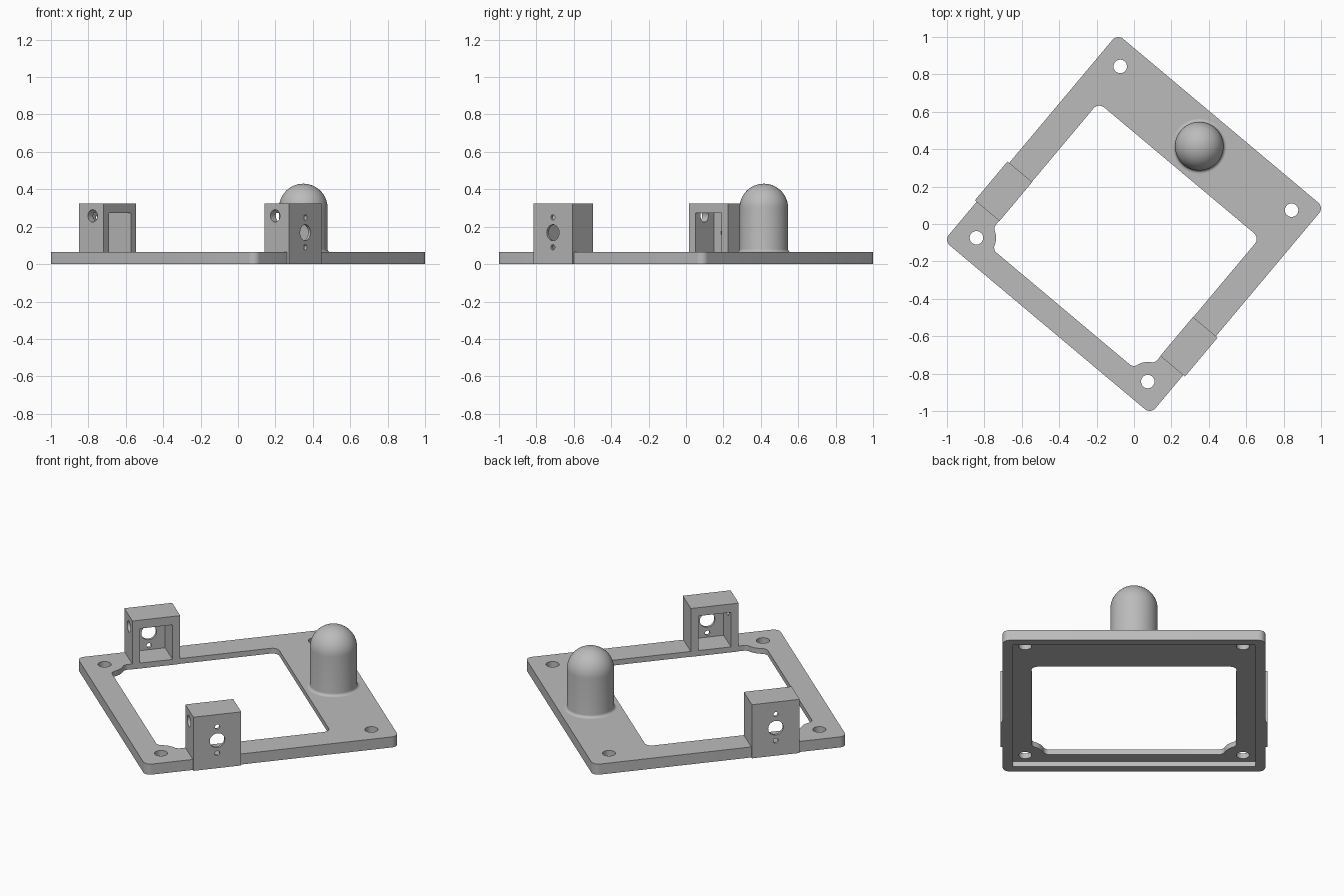
import bpy, bmesh, math
from mathutils import Matrix

if "Cube" in bpy.data.objects:
    bpy.data.objects.remove(bpy.data.objects["Cube"])

TURN = Matrix.Rotation(math.radians(-40), 4, 'Z')
HALF, TOP = 0.721, 0.064

grey = bpy.data.materials.new("light_grey")
grey.diffuse_color = (0.5, 0.5, 0.5, 1)
grey.use_nodes = True
grey.node_tree.nodes["Principled BSDF"].inputs["Base Color"].default_value = grey.diffuse_color


def finish(name, bm):
    bmesh.ops.recalc_face_normals(bm, faces=bm.faces)
    me = bpy.data.meshes.new(name)
    bm.to_mesh(me)
    bm.free()
    me.materials.append(grey)
    ob = bpy.data.objects.new(name, me)
    bpy.context.collection.objects.link(ob)
    return ob


def prism(name, outline, z0, z1):
    bm = bmesh.new()
    face = bm.faces.new([bm.verts.new((x, y, z0)) for x, y in outline])
    ext = bmesh.ops.extrude_face_region(bm, geom=[face])
    verts = [g for g in ext["geom"] if isinstance(g, bmesh.types.BMVert)]
    bmesh.ops.translate(bm, verts=verts, vec=(0, 0, z1 - z0))
    return finish(name, bm)


def box(name, x0, x1, y0, y1, z0, z1):
    return prism(name, [(x0, y0), (x1, y0), (x1, y1), (x0, y1)], z0, z1)


def rod(name, centre, radius, length, axis='Z', segs=40):
    bm = bmesh.new()
    bmesh.ops.create_cone(bm, cap_ends=True, segments=segs, radius1=radius,
                          radius2=radius, depth=length)
    if axis != 'Z':
        turn = Matrix.Rotation(math.pi / 2, 4, 'Y' if axis == 'X' else 'X')
        bm.transform(turn)
    bm.transform(Matrix.Translation(centre))
    return finish(name, bm)


def arc(cx, cy, r, a0, a1, n=8):
    angles = [math.radians(a0 + (a1 - a0) * i / n) for i in range(n + 1)]
    return [(cx + r * math.cos(a), cy + r * math.sin(a)) for a in angles]


def rounded_square(h, r):
    c = h - r
    return (arc(c, c, r, 0, 90) + arc(-c, c, r, 90, 180)
            + arc(-c, -c, r, 180, 270) + arc(c, -c, r, 270, 360))


def boolean(target, tool, operation='DIFFERENCE'):
    mod = target.modifiers.new("cut", 'BOOLEAN')
    mod.operation, mod.solver, mod.object = operation, 'EXACT', tool
    bpy.context.view_layer.objects.active = target
    bpy.ops.object.modifier_apply(modifier=mod.name)
    bpy.data.objects.remove(tool, do_unlink=True)


# Window outline: rounded back corners, round screw bosses at the front corners
W, BACK, FRONT, HOLE, BOSS, F = 0.563, 0.375, -0.59, 0.598, 0.105, 0.035
ax, by = -W + F, FRONT + F
ay = -HOLE + math.sqrt((BOSS + F) ** 2 - (ax + HOLE) ** 2)
bx = -HOLE + math.sqrt((BOSS + F) ** 2 - (by + HOLE) ** 2)
a_ang = math.degrees(math.atan2(ay + HOLE, ax + HOLE))
b_ang = math.degrees(math.atan2(by + HOLE, bx + HOLE))
left = (arc(-W + 0.04, BACK - 0.04, 0.04, 90, 180)
        + arc(ax, ay, F, 180, 180 + a_ang)
        + arc(-HOLE, -HOLE, BOSS, a_ang, b_ang)[1:-1]
        + arc(bx, by, F, 180 + b_ang, 270))
window = left + [(-x, y) for x, y in reversed(left)]

# Base plate with side brackets, built as one solid
plate = prism("base_plate", rounded_square(HALF, 0.04), 0, TOP)
boolean(plate, prism("window_cutter", window, -0.1, 0.2))

for s in (-1, 1):
    def side_box(name, u0, u1, *rest):
        return box(name, min(s * u0, s * u1), max(s * u0, s * u1), *rest)

    # Bracket block with a pocket open towards the window
    bracket = side_box("bracket", 0.561, 0.733, -0.45, -0.178, 0, 0.325)
    boolean(bracket, side_box("pocket_cutter", 0.5, 0.717, -0.406, -0.222, TOP + 0.001, 0.274))
    # Sensor hole and two screw holes in the outer wall
    for z, r in ((0.168, 0.043), (0.25, 0.014), (0.09, 0.014)):
        boolean(bracket, rod("wall_cutter", (s * 0.73, -0.314, z), r, 0.1, 'X'))
    # Cable hole in the front wall
    boolean(bracket, rod("cable_cutter", (s * 0.637, -0.44, 0.258), 0.033, 0.12, 'Y'))
    boolean(plate, bracket, 'UNION')

# Shallow recess under the plate, then corner screw holes
boolean(plate, prism("recess_cutter", rounded_square(HALF - 0.053, 0.01), -0.1, 0.032))
for sx in (-1, 1):
    for sy in (-1, 1):
        boolean(plate, rod("screw_cutter", (sx * HOLE, sy * HOLE, 0), 0.036, 0.4))

# Domed post with a small foot fillet, spun from a profile
R, ZC, FOOT = 0.13, 0.3, 0.016
profile = [(0, TOP - 0.01), (R + FOOT, TOP - 0.01)]
profile += arc(R + FOOT, TOP + FOOT, FOOT, 270, 180, 5)
profile += arc(0, ZC, R, 0, 90, 14)[:-1] + [(0, ZC + R)]
bm = bmesh.new()
vs = [bm.verts.new((x, 0, z)) for x, z in profile]
edges = [bm.edges.new(p) for p in zip(vs, vs[1:])]
bmesh.ops.spin(bm, geom=vs + edges, cent=(0, 0, 0), axis=(0, 0, 1),
               angle=math.tau, steps=56, use_duplicate=False)
bmesh.ops.remove_doubles(bm, verts=bm.verts, dist=0.0005)
bm.transform(Matrix.Translation((0, 0.543, 0)))
dome = finish("domed_post", bm)

# Turn everything to its final heading and shade
for ob in (plate, dome):
    ob.data.transform(TURN)
    bpy.ops.object.select_all(action='DESELECT')
    ob.select_set(True)
    bpy.context.view_layer.objects.active = ob
    bpy.ops.object.shade_smooth_by_angle(angle=math.radians(30))
